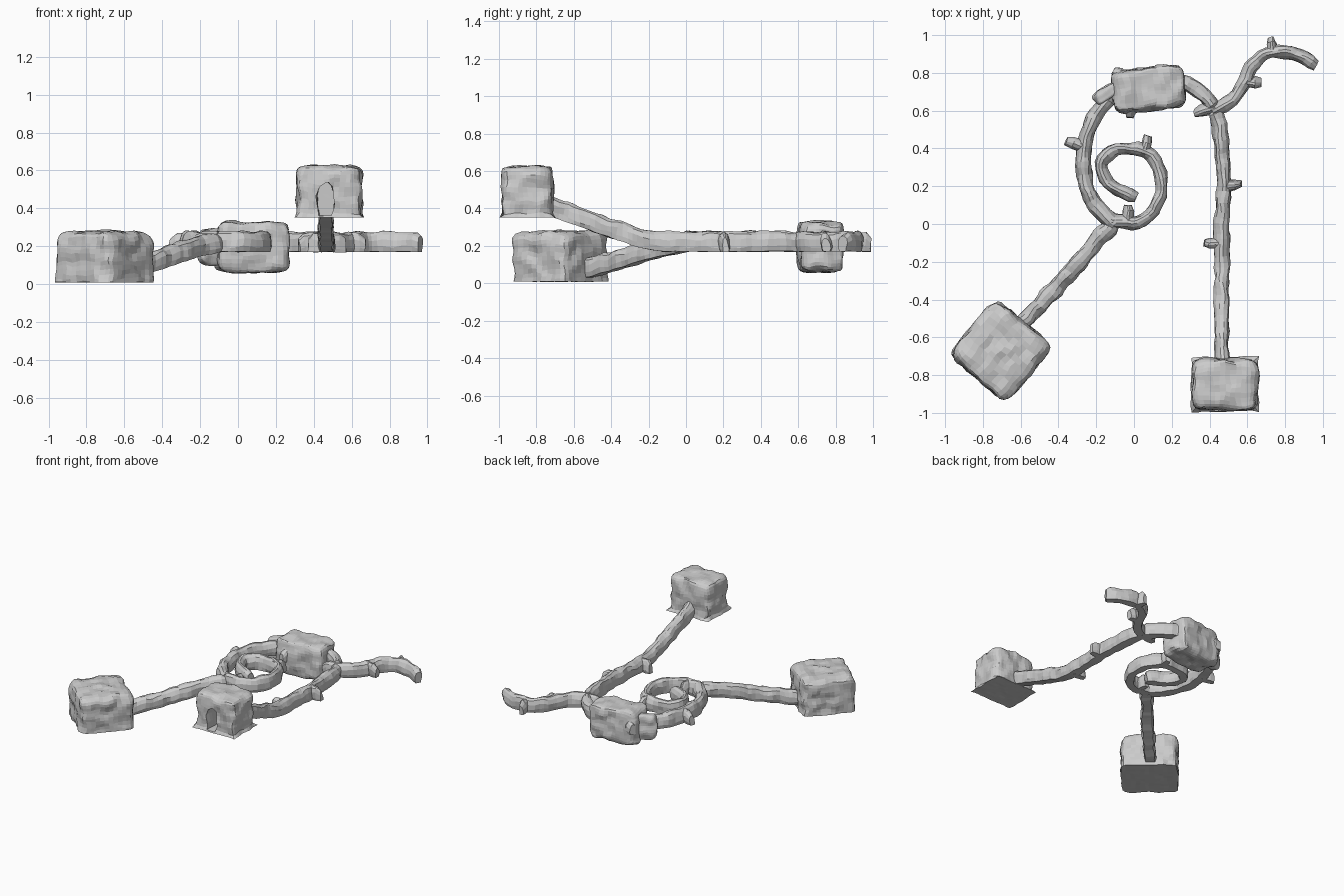
import bpy, bmesh, math
from mathutils import Vector, Matrix, noise

if "Cube" in bpy.data.objects:
    bpy.data.objects.remove(bpy.data.objects["Cube"], do_unlink=True)

stone = bpy.data.materials.new("grey_stone")
stone.use_nodes = True
COLOUR = (0.6, 0.6, 0.6, 1)
stone.diffuse_color = COLOUR
stone.node_tree.nodes["Principled BSDF"].inputs["Base Color"].default_value = COLOUR


def finish(bm, name):
    bmesh.ops.recalc_face_normals(bm, faces=bm.faces)
    mesh = bpy.data.meshes.new(name)
    bm.to_mesh(mesh)
    bm.free()
    mesh.materials.append(stone)
    obj = bpy.data.objects.new(name, mesh)
    bpy.context.collection.objects.link(obj)
    return obj


def rough(p, amount):
    """Rocky offset that varies smoothly through space."""
    return noise.noise_vector(p * 14) * amount


def chamber(name, centre, size, angle=0, flat_base=True, skirt=False, power=7):
    """Rounded rocky box; the base may stay flat, with a thin square skirt."""
    bm = bmesh.new()
    bmesh.ops.create_cube(bm, size=2)
    bmesh.ops.subdivide_edges(bm, edges=bm.edges[:], cuts=11, use_grid_fill=True)
    turn = Matrix.Rotation(math.radians(angle), 3, "Z")
    half = Vector(size) / 2
    for v in bm.verts:
        p = v.co.copy()
        base = flat_base and p.z < -0.99
        lift = 0 if flat_base and p.z < 0 else abs(p.z)
        norm = (abs(p.x) ** power + abs(p.y) ** power + lift ** power) ** (1 / power)
        norm = max(norm, 0.01)
        if base:
            norm = max(norm, 1)
        q = Vector((p.x / norm, p.y / norm, p.z / norm if lift else p.z))
        if skirt:
            q = p.copy() if base else Vector((q.x * 0.95, q.y * 0.95, q.z))
        q = turn @ Vector(a * b for a, b in zip(q, half)) + Vector(centre)
        shift = rough(q, 0.016)
        if base:
            shift.z = abs(shift.z) * 0.3
        v.co = q + shift
    return finish(bm, name)


def smooth_path(points, step=0.03):
    """Even samples along a Catmull-Rom curve through the points."""
    pts = [Vector(p if len(p) == 3 else (*p, 0.17)) for p in points]
    pts = [2 * pts[0] - pts[1]] + pts + [2 * pts[-1] - pts[-2]]
    path = []
    for a, b, c, d in zip(pts, pts[1:], pts[2:], pts[3:]):
        n = max(1, round((c - b).length / step))
        for i in range(n):
            t = i / n
            path.append(0.5 * (2 * b + (c - a) * t + (2 * a - 5 * b + 4 * c - d) * t * t
                               + (3 * b - a - 3 * c + d) * t ** 3))
    return path + [pts[-2]]


def tunnel(name, points, width=0.078, height=0.105, tip=0.8):
    """Arched passage with a flat floor; points give the floor line."""
    path = smooth_path(points)
    arch = [(-0.4, 0), (-0.5, 0.25), (-0.5, 0.6), (-0.36, 0.87), (-0.12, 1),
            (0.12, 1), (0.36, 0.87), (0.5, 0.6), (0.5, 0.25), (0.4, 0)]
    bm = bmesh.new()
    rings = []
    for i, p in enumerate(path):
        ahead = path[min(i + 1, len(path) - 1)] - path[max(i - 1, 0)]
        side = Vector((ahead.y, -ahead.x, 0)).normalized()
        scale = tip if i == len(path) - 1 else 1
        ring = []
        for u, w in arch:
            q = p + side * u * width * scale + Vector((0, 0, w * height * scale))
            shift = rough(q, 0.014)
            if w == 0:
                shift.z *= 0.3
            ring.append(bm.verts.new(q + shift))
        rings.append(ring)
    for r, s in zip(rings, rings[1:]):
        for k in range(len(arch)):
            j = (k + 1) % len(arch)
            bm.faces.new((r[k], r[j], s[j], s[k]))
    for end in (rings[0], rings[-1]):
        bm.faces.new(end)
    return finish(bm, name)


# Chambers
chamber("large_chamber", (-0.705, -0.67, 0.143), (0.40, 0.39, 0.27), angle=-40)
chamber("middle_chamber", (0.075, 0.715, 0.195), (0.38, 0.225, 0.265), angle=6,
        flat_base=False)
chamber("side_alcove", (-0.14, 0.69, 0.195), (0.16, 0.075, 0.20), angle=35,
        flat_base=False, power=4)
entrance = chamber("entrance_chamber", (0.482, -0.848, 0.488), (0.36, 0.285, 0.275),
                   skirt=True)

# Arched doorway cut into the entrance chamber
doorway = tunnel("doorway_cutter", [(0.465, -1.1, 0.36), (0.465, -0.76, 0.36)],
                 width=0.09, height=0.18, tip=1)
doorway.hide_render = True
doorway.hide_viewport = True
cut = entrance.modifiers.new("doorway", "BOOLEAN")
cut.operation = "DIFFERENCE"
cut.object = doorway
cut.solver = "EXACT"

# Main passages
tunnel("entrance_ramp", [(0.465, -0.76, 0.37), (0.465, -0.6, 0.315), (0.465, -0.42, 0.25),
                         (0.465, -0.2, 0.18), (0.465, 0), (0.475, 0.2), (0.465, 0.4),
                         (0.45, 0.52), (0.43, 0.62)])
tunnel("upper_link", [(0.22, 0.77), (0.31, 0.73), (0.37, 0.68), (0.43, 0.61)])
tunnel("far_branch", [(0.42, 0.60), (0.52, 0.66), (0.58, 0.74), (0.62, 0.83), (0.70, 0.90),
                      (0.80, 0.91), (0.88, 0.89), (0.965, 0.84)], width=0.07)
tunnel("lower_ramp", [(-0.62, -0.56, 0.02), (-0.5, -0.43, 0.055), (-0.36, -0.28, 0.10),
                      (-0.24, -0.14, 0.14), (-0.11, 0.0)], width=0.085)
tunnel("west_passage", [(-0.10, 0.0), (-0.2, 0.09), (-0.25, 0.2), (-0.27, 0.33),
                        (-0.25, 0.47), (-0.2, 0.58), (-0.12, 0.68)])
tunnel("spiral_passage", [(-0.13, 0.02), (-0.06, 0.01), (0.02, 0.01), (0.10, 0.07),
                          (0.145, 0.18), (0.13, 0.30), (0.07, 0.38), (-0.02, 0.40),
                          (-0.12, 0.385), (-0.175, 0.32), (-0.15, 0.24), (-0.09, 0.18),
                          (0.01, 0.14)], width=0.065)

# Short dead ends branching off the passages
spurs = {
    "west_spur": [(-0.26, 0.41), (-0.36, 0.44)],
    "spiral_spur": [(0.05, 0.37), (0.075, 0.465)],
    "inner_spur": [(-0.03, 0.0), (-0.03, 0.10)],
    "ramp_east_spur": [(0.47, 0.2), (0.565, 0.21)],
    "ramp_west_spur": [(0.465, -0.11), (0.37, -0.10)],
    "junction_spur": [(0.43, 0.62), (0.32, 0.59)],
    "branch_north_spur": [(0.73, 0.90), (0.725, 0.99)],
    "branch_east_spur": [(0.58, 0.75), (0.67, 0.75)],
    "chamber_south_spur": [(-0.01, 0.63), (-0.02, 0.565)],
    "chamber_north_spur": [(-0.05, 0.78), (-0.11, 0.81)],
}
for name, points in spurs.items():
    tunnel(name, points, width=0.055, height=0.1, tip=0.7)
